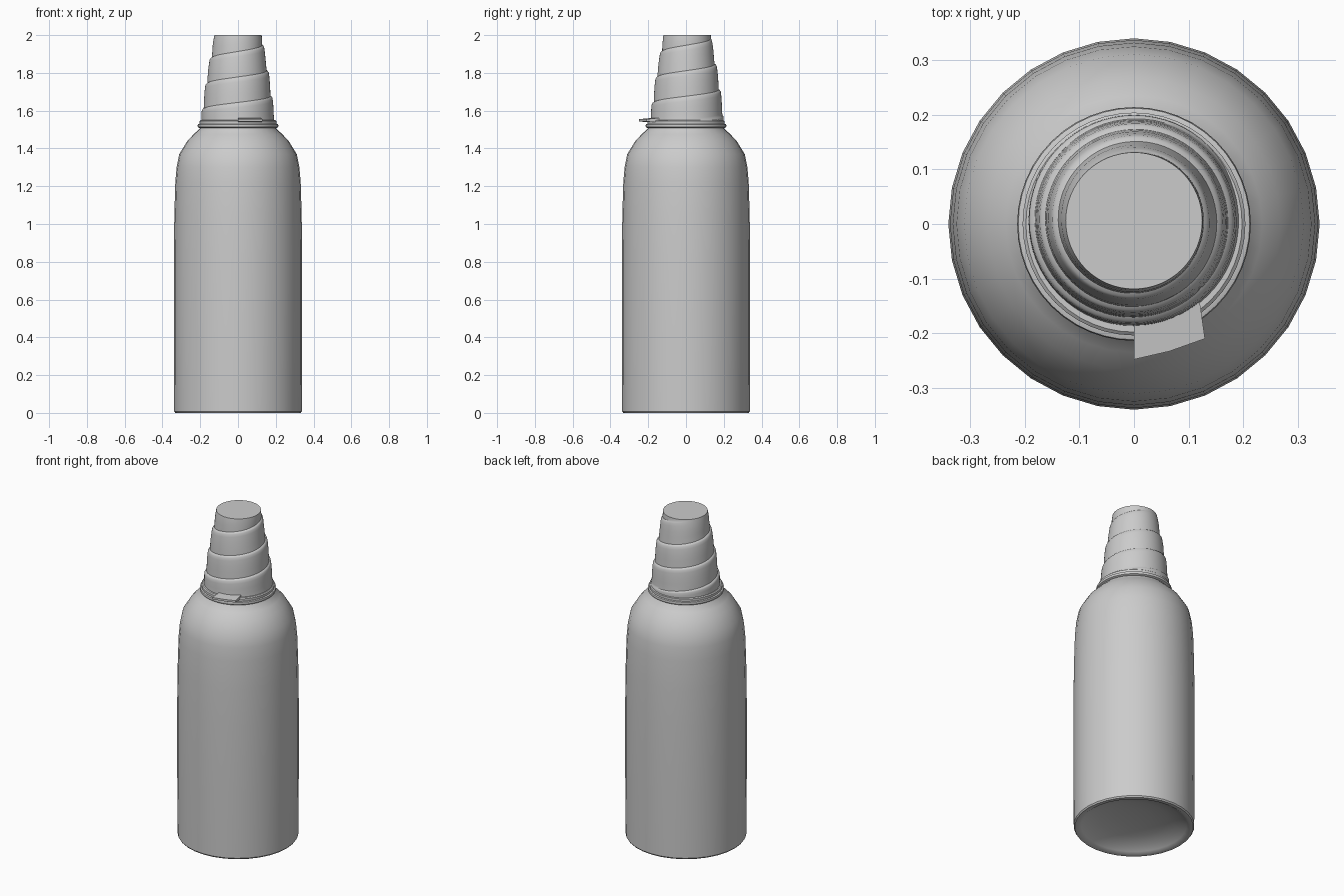
import bpy, bmesh, math

cube = bpy.data.objects.get("Cube")
if cube:
    bpy.data.objects.remove(cube, do_unlink=True)


def finish(name, bm, angle=35):
    bmesh.ops.remove_doubles(bm, verts=bm.verts, dist=0.0004)
    bmesh.ops.recalc_face_normals(bm, faces=bm.faces)
    mesh = bpy.data.meshes.new(name)
    bm.to_mesh(mesh)
    bm.free()
    obj = bpy.data.objects.new(name, mesh)
    bpy.context.collection.objects.link(obj)
    bpy.ops.object.select_all(action='DESELECT')
    obj.select_set(True)
    bpy.context.view_layer.objects.active = obj
    bpy.ops.object.shade_smooth_by_angle(angle=math.radians(angle))
    return obj


def lathe(name, profile, sides, closed=False, angle=35):
    bm = bmesh.new()
    points = profile + profile[:1] if closed else profile
    verts = [bm.verts.new((r, 0, z)) for r, z in points]
    edges = [bm.edges.new(pair) for pair in zip(verts, verts[1:])]
    bmesh.ops.spin(bm, geom=verts + edges, cent=(0, 0, 0), axis=(0, 0, 1),
                   angle=math.tau, steps=sides)
    return finish(name, bm, angle)


# Bottle with rounded shoulder and hollow, domed underside
lathe("bottle_body", [
    (0, 0.065), (0.10, 0.062), (0.19, 0.05), (0.26, 0.03), (0.295, 0.01),
    (0.31, 0), (0.332, 0), (0.338, 0.008), (0.34, 0.4), (0.34, 0.82),
    (0.337, 1.05), (0.332, 1.22), (0.325, 1.30), (0.311, 1.37),
    (0.268, 1.44), (0.235, 1.475), (0.203, 1.505), (0.19, 1.54), (0, 1.54)], 32)

# Rings between bottle and nozzle
lathe("neck_ring", [
    (0.17, 1.507), (0.203, 1.507), (0.212, 1.513), (0.214, 1.52),
    (0.212, 1.528), (0.203, 1.531), (0.17, 1.531)], 48, True)
lathe("tear_band", [
    (0.17, 1.53), (0.204, 1.53), (0.204, 1.545), (0.198, 1.55),
    (0.17, 1.55)], 48, True)

# Tapered nozzle wrapped by one rising spiral step
OUTLINE = [(1.535, 0.194), (1.60, 0.189), (1.70, 0.175), (1.80, 0.160),
           (1.90, 0.141), (2.0, 0.125)]
BOTTOM, TOP, PITCH, COLUMNS = 1.535, 2.0, 0.135, 64
STEP = [(0, -0.006), (0.08, -0.005), (0.3, -0.002), (0.55, 0.001),
        (0.8, 0.003), (0.92, 0.003), (0.97, 0.0)]


def outline_radius(z):
    for (z0, r0), (z1, r1) in zip(OUTLINE, OUTLINE[1:]):
        if z <= z1:
            return r0 + (r1 - r0) * (z - z0) / (z1 - z0)
    return OUTLINE[-1][1]


bm = bmesh.new()
columns = []
for i in range(COLUMNS + 1):
    turn = i / COLUMNS
    a = math.pi + math.tau * turn
    column = []
    for wrap in range(-2, 5):
        for phase, offset in STEP:
            z = 1.61 + PITCH * (wrap + phase + turn)
            z = min(max(z, BOTTOM), TOP)
            fade = min(1, (z - BOTTOM) / 0.06, (TOP - z) / 0.06)
            r = outline_radius(z) + offset * fade
            column.append(bm.verts.new((r * math.cos(a), r * math.sin(a), z)))
    columns.append(column)
for left, right in zip(columns, columns[1:]):
    for j in range(len(left) - 1):
        bm.faces.new((left[j], right[j], right[j + 1], left[j + 1]))
bmesh.ops.remove_doubles(bm, verts=bm.verts, dist=0.0004)
bmesh.ops.holes_fill(bm, edges=[e for e in bm.edges if e.is_boundary], sides=0)
nozzle = finish("spiral_nozzle", bm)
nozzle.location.y = 0.006

# Pull tab on the front of the tear band
bm = bmesh.new()
corners = [(0, -0.18), (0, -0.248), (0.065, -0.233), (0.13, -0.21), (0.12, -0.14)]
lower = [bm.verts.new((x, y, 1.537 if y > -0.2 else 1.543)) for x, y in corners]
upper = [bm.verts.new((x, y, 1.562 if y > -0.2 else 1.555)) for x, y in corners]
bm.faces.new(lower[::-1])
bm.faces.new(upper)
for i in range(len(corners)):
    k = (i + 1) % len(corners)
    bm.faces.new((lower[i], lower[k], upper[k], upper[i]))
finish("pull_tab", bm, 20)
